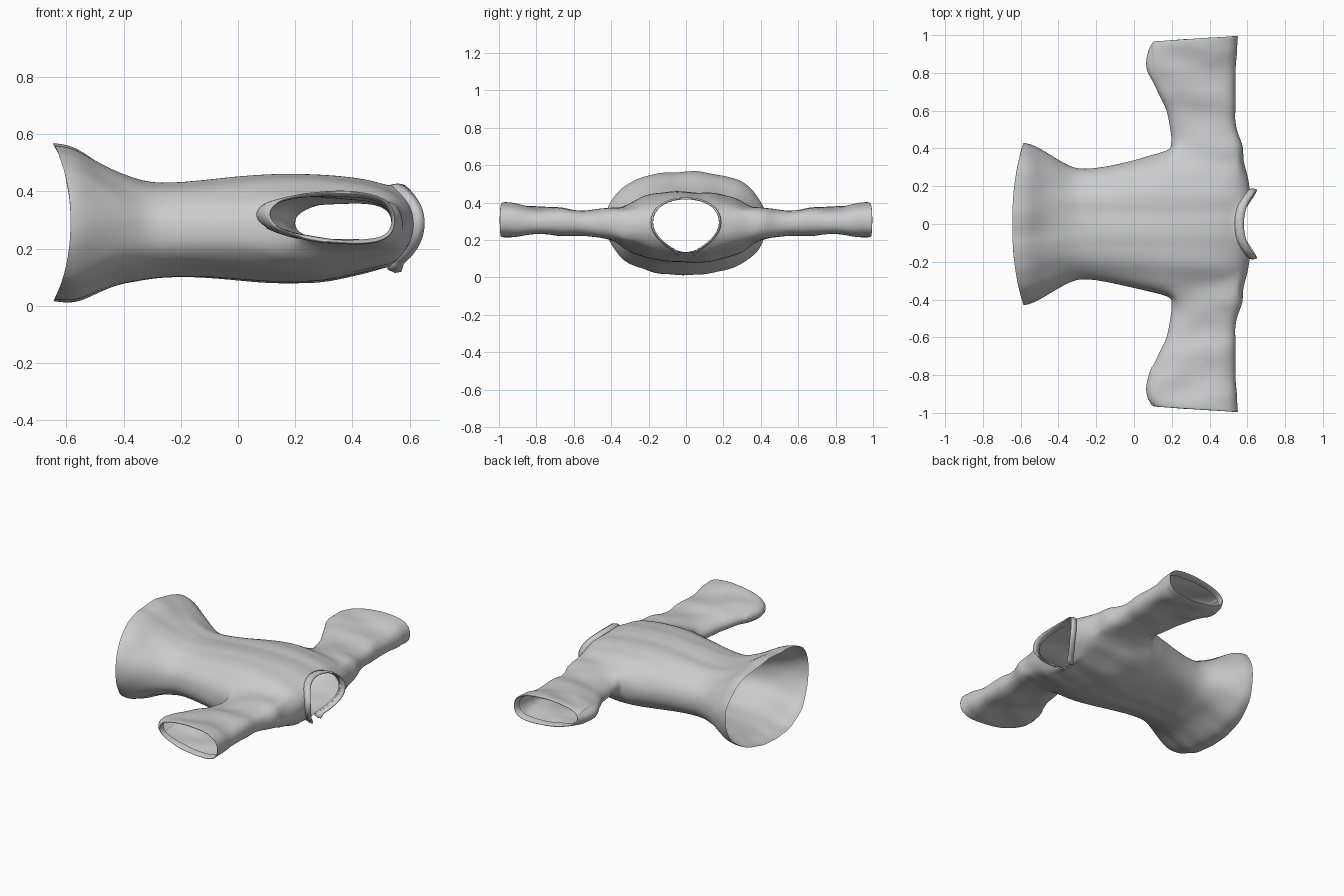
import bpy, bmesh, math
from mathutils import Vector, noise

if "Cube" in bpy.data.objects:
    bpy.data.objects.remove(bpy.data.objects["Cube"])

N = 32
# torso stations: x, half width, z low, z high, dip of top/bottom edge in x
STATIONS = [
    (-0.585, 0.43, 0.015, 0.568, 0.06), (-0.55, 0.423, 0.005, 0.56, 0.02),
    (-0.49, 0.39, 0.045, 0.505, 0), (-0.42, 0.352, 0.075, 0.468, 0),
    (-0.35, 0.312, 0.085, 0.44, 0), (-0.28, 0.288, 0.098, 0.425, 0),
    (-0.15, 0.303, 0.102, 0.432, 0), (0.0, 0.338, 0.09, 0.452, 0),
    (0.11, 0.37, 0.08, 0.46, 0), (0.19, 0.392, 0.08, 0.462, 0),
    (0.29, 0.395, 0.08, 0.458, 0), (0.39, 0.385, 0.10, 0.45, 0.01),
    (0.49, 0.37, 0.118, 0.437, 0.03), (0.575, 0.34, 0.13, 0.425, 0.075),
    (0.605, 0.25, 0.132, 0.42, 0.08)]
ARM0, ARM1, HALF = 9, 13, 3
# sleeve stations: y, x min, x max, z min, z max
SLEEVE = [
    (0.41, 0.195, 0.585, 0.195, 0.385), (0.48, 0.187, 0.548, 0.205, 0.375),
    (0.60, 0.178, 0.54, 0.212, 0.372), (0.70, 0.125, 0.535, 0.212, 0.376),
    (0.79, 0.068, 0.538, 0.21, 0.38), (0.88, 0.055, 0.543, 0.203, 0.39),
    (0.95, 0.075, 0.55, 0.195, 0.404), (0.985, 0.10, 0.555, 0.195, 0.405),
    (0.98, 0.112, 0.545, 0.208, 0.392), (0.94, 0.10, 0.54, 0.212, 0.386)]


def power(v, p):
    return math.copysign(abs(v) ** p, v)


def torso_point(st, a):
    x, w, lo, hi, dip = st
    c, s = math.cos(a), math.sin(a)
    return Vector((x + math.copysign(dip, -1) * s * s, w * power(c, 0.87),
                   (lo + hi) / 2 + (hi - lo) / 2 * power(s, 0.87)))


def neck_point(a, grow=1.0, dx=0.0):
    # neck opening: wide at the back, tapering to the front
    c, s = math.cos(a), math.sin(a)
    w = 0.178 * (1 - 0.35 * max(0, -s) ** 1.5)
    return Vector((0.615 - (0.07 if s > 0 else 0.09) * s * s + dx,
                   grow * w * power(c, 0.9),
                   0.29 + grow * (0.13 if s > 0 else 0.155) * power(s, 0.9)))


def make_object(name, bm):
    bmesh.ops.recalc_face_normals(bm, faces=bm.faces)
    me = bpy.data.meshes.new(name)
    bm.to_mesh(me)
    bm.free()
    ob = bpy.data.objects.new(name, me)
    bpy.context.collection.objects.link(ob)
    bpy.context.view_layer.objects.active = ob
    me.shade_smooth()
    return ob


def bridge(bm, a, b, closed=True):
    n = len(a)
    for i in range(n if closed else n - 1):
        j = (i + 1) % n
        bm.faces.new((a[i], a[j], b[j], b[i]))


# torso tube, leaving out the armhole patches
bm = bmesh.new()
angles = [2 * math.pi * i / N for i in range(N)]
rings = [[bm.verts.new(torso_point(st, a)) for a in angles] for st in STATIONS]
rings.append([bm.verts.new(neck_point(a)) for a in angles])
for k in range(len(rings) - 1):
    for i in range(N):
        centre = 0 if (i < N // 4 or i >= 3 * N // 4) else N // 2
        off = (i - centre + N // 2) % N - N // 2
        if ARM0 <= k < ARM1 and -HALF <= off < HALF:
            continue
        j = (i + 1) % N
        bm.faces.new((rings[k][i], rings[k][j], rings[k + 1][j], rings[k + 1][i]))

# sleeves grown from the armhole edges
for side, centre in ((1, 0), (-1, N // 2)):
    def col(o):
        return (centre + side * o) % N
    loop = [rings[k][col(-HALF)] for k in range(ARM0, ARM1)]
    loop += [rings[ARM1][col(o)] for o in range(-HALF, HALF)]
    loop += [rings[k][col(HALF)] for k in range(ARM1, ARM0, -1)]
    loop += [rings[ARM0][col(o)] for o in range(HALF, -HALF, -1)]
    xs, zs = [v.co.x for v in loop], [v.co.z for v in loop]
    cx, cz = (min(xs) + max(xs)) / 2, (min(zs) + max(zs)) / 2
    hx, hz = (max(xs) - min(xs)) / 2, (max(zs) - min(zs)) / 2
    turn = [math.atan2((v.co.z - cz) / hz, (v.co.x - cx) / hx) for v in loop]
    prev = loop
    for y, x0, x1, z0, z1 in SLEEVE:
        ring = []
        for t in turn:
            c, s = math.cos(t), math.sin(t)
            x = (x0 + x1) / 2 + (x1 - x0) / 2 * power(c, 0.9)
            z = (z0 + z1) / 2 + (z1 - z0) / 2 * power(s, 0.85) * (0.9 + 0.2 * c)
            if y > 0.65:
                z += 0.02 * (1 - c) / 2
            slant = 0.015 * c if y > 0.93 else 0
            ring.append(bm.verts.new((x, side * (y + slant), z)))
        bridge(bm, prev, ring)
        prev = ring

shirt = make_object("shirt_body", bm)
sub = shirt.modifiers.new("smooth", 'SUBSURF')
sub.levels = sub.render_levels = 3
bpy.ops.object.modifier_apply(modifier=sub.name)

# soft cloth folds: lengthwise on the torso, diagonal on the sleeves
moves = []
for v in shirt.data.vertices:
    x, y, z = v.co
    f = min(1, max(0, (abs(y) - 0.34) / 0.12))
    if x < 0.1:
        f = 0
    d_torso = 0.009 * noise.noise((x * 1.6, y * 9, z * 7 + 3))
    d_arm = 0.010 * noise.noise((x * 6 + abs(y) * 4, abs(y) * 7 - x * 3, z * 4))
    edge = min(1, max(0.2, (0.64 - x) / 0.12)) * min(1, max(0.2, (1 - abs(y)) / 0.08))
    moves.append(v.co + v.normal * edge * (d_torso * (1 - f) + d_arm * f))
for v, co in zip(shirt.data.vertices, moves):
    v.co = co
shirt.data.update()

# collar band, open at the front
bm = bmesh.new()
M = 40
span = [math.radians(-72 + 324 * i / M) for i in range(M + 1)]
inner = [bm.verts.new(neck_point(a, 1.03, -0.012)) for a in span]
middle = [bm.verts.new(neck_point(a, 1.06, 0.015)) for a in span]
outer = [bm.verts.new(neck_point(a, 1.02, 0.037)) for a in span]
# hanging tips at the open ends
for row, drop in ((inner, 0.01), (middle, 0.018), (outer, 0.02)):
    for i in (0, -1):
        row[i].co.z -= drop
bridge(bm, inner, middle, False)
bridge(bm, middle, outer, False)
collar = make_object("collar", bm)
thick = collar.modifiers.new("thickness", 'SOLIDIFY')
thick.thickness = 0.006
bpy.ops.object.select_all(action='DESELECT')
collar.select_set(True)
bpy.ops.object.shade_smooth_by_angle(angle=math.radians(40))
